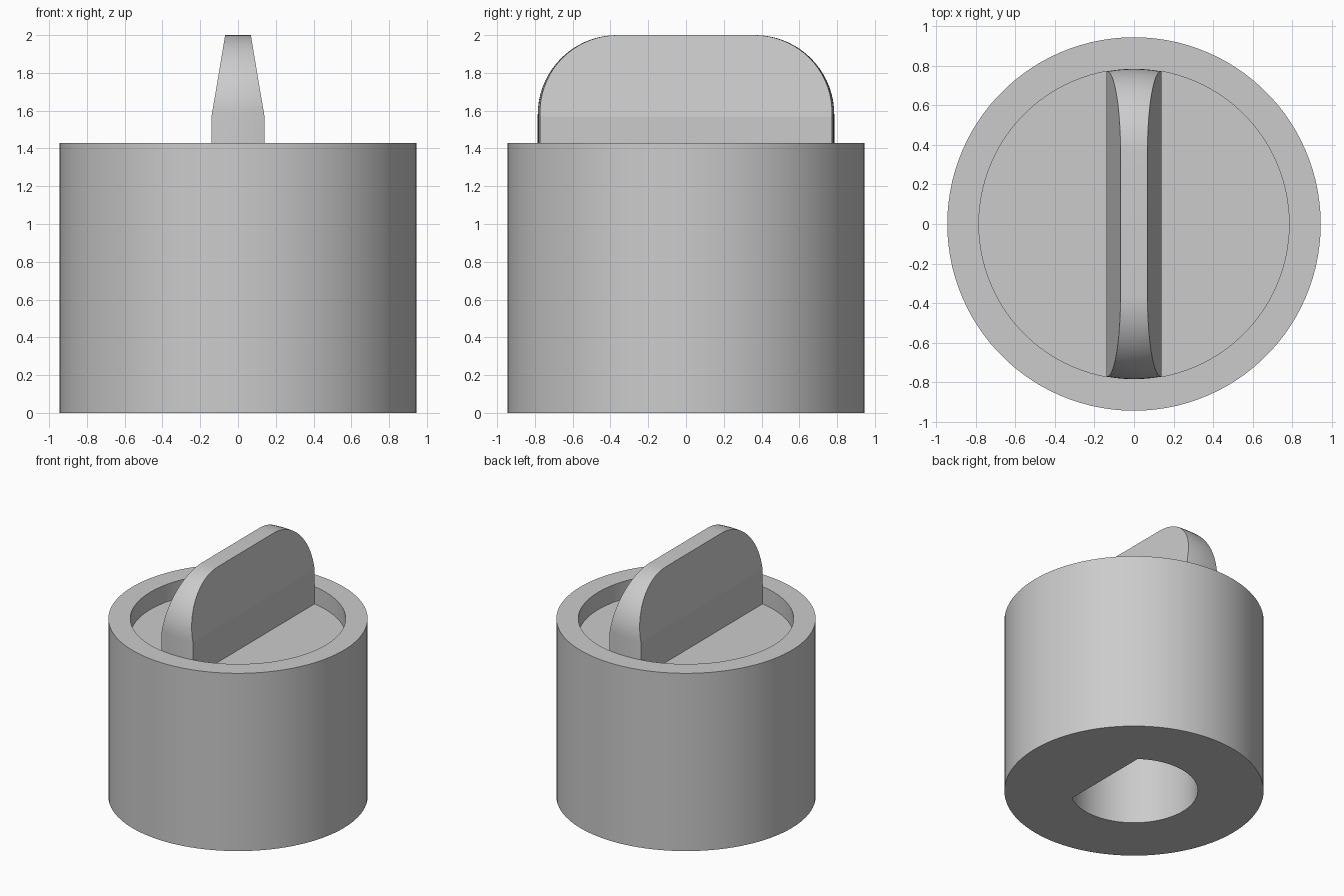
import bpy, bmesh
from math import cos, sin, pi, radians
from mathutils import Vector

SEGMENTS = 108
BODY_RADIUS, BODY_TOP = 0.945, 1.43
RECESS_RADIUS, FLOOR = 0.785, 1.29
BORE_RADIUS, BORE_DEPTH = 0.465, 1.1
CORNER = 16 * 2 * pi / SEGMENTS          # where the bore's flat begins
BORE_FLAT = BORE_RADIUS * cos(CORNER)

cube = bpy.data.objects.get("Cube")
if cube:
    bpy.data.objects.remove(cube, do_unlink=True)

grey = bpy.data.materials.new("light grey")
grey.use_nodes = True
colour = (0.6, 0.6, 0.6, 1)
grey.diffuse_color = colour
grey.node_tree.nodes["Principled BSDF"].inputs["Base Color"].default_value = colour


def lathe(rings):
    """Loft rings of (radius or radius function of angle, z), capping both ends."""
    bm = bmesh.new()
    loops = []
    for radius, z in rings:
        loop = []
        for i in range(SEGMENTS):
            a = 2 * pi * i / SEGMENTS
            r = radius(a) if callable(radius) else radius
            loop.append(bm.verts.new((r * cos(a), r * sin(a), z)))
        loops.append(loop)
    for low, high in zip(loops, loops[1:]):
        for i in range(SEGMENTS):
            j = (i + 1) % SEGMENTS
            bm.faces.new((low[i], low[j], high[j], high[i]))
    bm.faces.new(loops[0])
    bm.faces.new(loops[-1])
    return bm


def finish(bm, name, angle):
    bmesh.ops.recalc_face_normals(bm, faces=bm.faces)
    mesh = bpy.data.meshes.new(name)
    bm.to_mesh(mesh)
    bm.free()
    mesh.materials.append(grey)
    obj = bpy.data.objects.new(name, mesh)
    bpy.context.collection.objects.link(obj)
    bpy.ops.object.select_all(action="DESELECT")
    obj.select_set(True)
    bpy.context.view_layer.objects.active = obj
    bpy.ops.object.shade_smooth_by_angle(angle=radians(angle))


def bore(a):
    """Radius of the shaft hole, flat on the +x side."""
    return min(BORE_RADIUS, BORE_FLAT / cos(a)) if cos(a) > 0.1 else BORE_RADIUS


# Knob body: shaft bore, underside, wall, rim and recessed floor
finish(lathe([(bore, BORE_DEPTH), (bore, 0), (BODY_RADIUS, 0),
              (BODY_RADIUS, BODY_TOP), (RECESS_RADIUS, BODY_TOP),
              (RECESS_RADIUS, FLOOR)]), "knob_body", 30)

# Grip: a round-shouldered drum sliced down to a tapered blade
ROUND = 0.42
STEPS = 18
shoulder = [(RECESS_RADIUS - ROUND + ROUND * cos(t), 2 - ROUND + ROUND * sin(t))
            for t in (pi / 2 * k / STEPS for k in range(STEPS + 1))]
grip = lathe([(RECESS_RADIUS, FLOOR)] + shoulder)
HALF, TAPER_START, HALF_TOP = 0.14, 1.57, 0.068
for side in (1, -1):
    for normal in (Vector((side, 0, 0)),
                   Vector((side * (2 - TAPER_START), 0, HALF - HALF_TOP)).normalized()):
        cut = bmesh.ops.bisect_plane(
            grip, geom=grip.verts[:] + grip.edges[:] + grip.faces[:], dist=1e-5,
            plane_co=(side * HALF, 0, TAPER_START), plane_no=normal, clear_outer=True)
        edges = [e for e in cut["geom_cut"]
                 if isinstance(e, bmesh.types.BMEdge) and e.is_boundary]
        bmesh.ops.edgeloop_fill(grip, edges=edges)
finish(grip, "grip_blade", 8)
